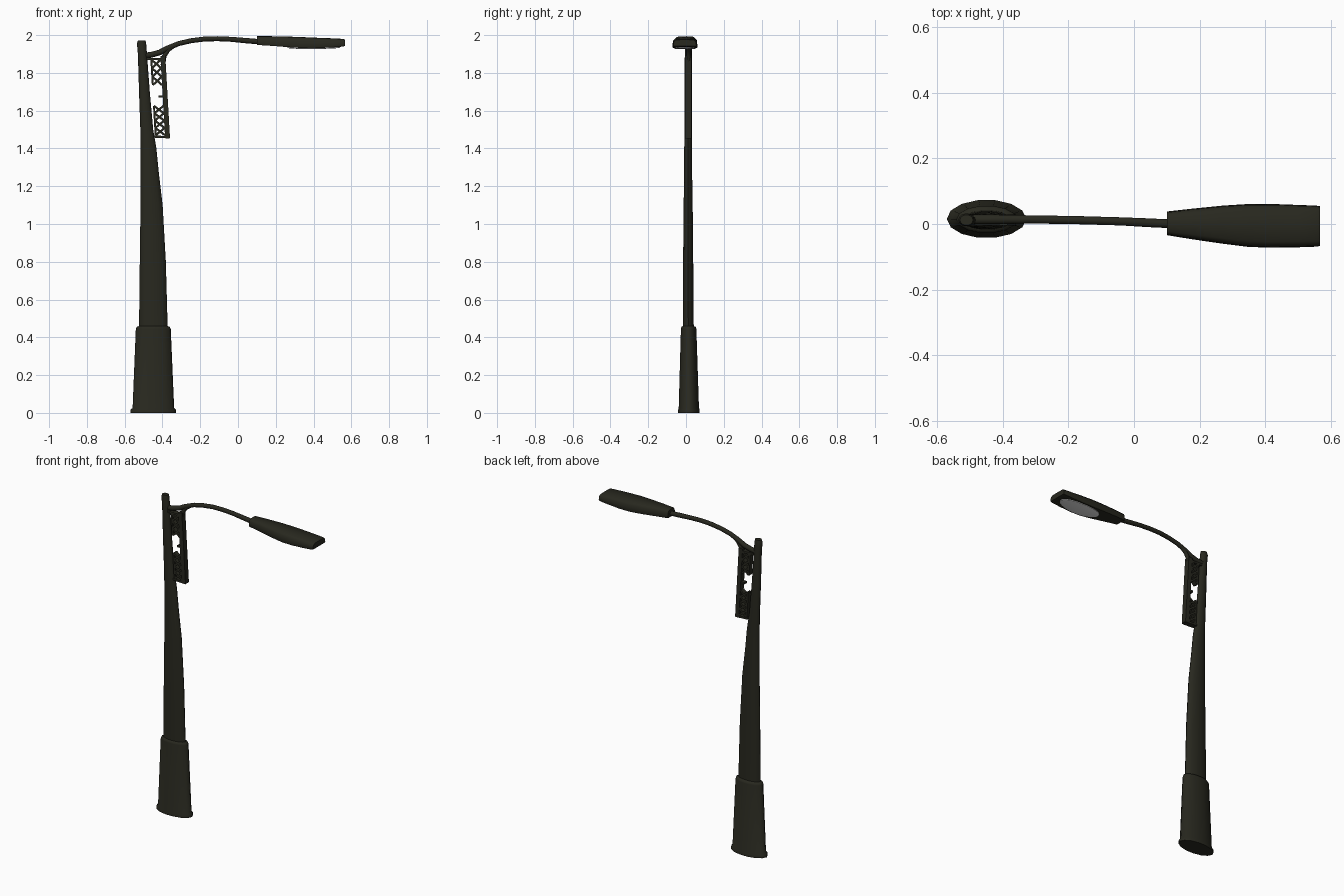
import bpy, bmesh, math
from mathutils import Vector

def material(name, rgb):
    m = bpy.data.materials.new(name)
    m.diffuse_color = (*rgb, 1)
    return m

METAL = material("dark_olive_metal", (0.021, 0.021, 0.0135))
LENS = material("pale_grey_lens", (0.75, 0.75, 0.75))

def finish(bm, name, mat, angle=35):
    bmesh.ops.recalc_face_normals(bm, faces=bm.faces[:])
    me = bpy.data.meshes.new(name)
    bm.to_mesh(me)
    bm.free()
    me.materials.append(mat)
    ob = bpy.data.objects.new(name, me)
    bpy.context.collection.objects.link(ob)
    bpy.ops.object.select_all(action='DESELECT')
    ob.select_set(True)
    bpy.context.view_layer.objects.active = ob
    bpy.ops.object.shade_smooth_by_angle(angle=math.radians(angle))
    return ob

def loft(name, rings, mat, angle=35):
    """Skin a list of equal-length point rings and cap both ends."""
    bm = bmesh.new()
    vs = [[bm.verts.new(p) for p in r] for r in rings]
    n = len(vs[0])
    for a, b in zip(vs, vs[1:]):
        for i in range(n):
            j = (i + 1) % n
            bm.faces.new((a[i], a[j], b[j], b[i]))
    bm.faces.new(vs[0][::-1])
    bm.faces.new(vs[-1])
    return finish(bm, name, mat, angle)

def oval(x0, x1, y0, y1, z, n=14):
    cx, cy, rx, ry = (x0 + x1) / 2, (y0 + y1) / 2, (x1 - x0) / 2, (y1 - y0) / 2
    return [(cx + rx * math.cos(t), cy + ry * math.sin(t), z)
            for t in (2 * math.pi * i / n for i in range(n))]

def tube(name, path, n=10):
    """Round tube in the xz direction; path points are (x, y, z, radius)."""
    rings = []
    for i, (x, y, z, r) in enumerate(path):
        a, b = path[max(i - 1, 0)], path[min(i + 1, len(path) - 1)]
        d = Vector((b[0] - a[0], 0, b[2] - a[2])).normalized()
        side = Vector((-d.z, 0, d.x))
        rings.append([Vector((x, y, z)) + side * (r * math.cos(t)) + Vector((0, r * math.sin(t), 0))
                      for t in (2 * math.pi * k / n for k in range(n))])
    return loft(name, rings, METAL, 50)

def beam(name, p, q, w, depth, yc=0.012):
    """Flat bar between two xz points."""
    p, q = Vector((p[0], yc, p[1])), Vector((q[0], yc, q[1]))
    d = (q - p).normalized()
    s = Vector((-d.z, 0, d.x)) * (w / 2)
    e = Vector((0, depth / 2, 0))
    return loft(name, [[c + s + e, c - s + e, c - s - e, c + s - e] for c in (p, q)], METAL)

# Base: flared foot and tapering oval sleeve
loft("base_sleeve", [oval(*r) for r in (
    (-0.570, -0.328, -0.043, 0.074, 0.0),
    (-0.570, -0.328, -0.043, 0.074, 0.016),
    (-0.558, -0.338, -0.040, 0.070, 0.026),
    (-0.541, -0.356, -0.028, 0.056, 0.444),
    (-0.535, -0.362, -0.025, 0.052, 0.456),
    (-0.522, -0.374, -0.016, 0.040, 0.460))], METAL, 60)

# Pole: oval, narrowing on the lamp side, leaning slightly back at the top
loft("pole", [oval(*r) for r in (
    (-0.524, -0.372, -0.018, 0.042, 0.44),
    (-0.520, -0.382, -0.016, 0.039, 0.80),
    (-0.516, -0.399, -0.013, 0.036, 1.10),
    (-0.515, -0.419, -0.011, 0.033, 1.27),
    (-0.515, -0.432, -0.010, 0.032, 1.40),
    (-0.517, -0.449, -0.008, 0.031, 1.50),
    (-0.524, -0.467, -0.008, 0.031, 1.70),
    (-0.530, -0.482, -0.007, 0.031, 1.90),
    (-0.535, -0.486, -0.007, 0.032, 1.955),
    (-0.530, -0.490, -0.004, 0.028, 1.972))], METAL)

# Curved arm
tube("arm", [(-0.505, 0.014, 1.890, 0.015), (-0.455, 0.014, 1.897, 0.015),
             (-0.415, 0.014, 1.908, 0.015), (-0.372, 0.014, 1.931, 0.014),
             (-0.315, 0.014, 1.955, 0.013), (-0.250, 0.013, 1.970, 0.013),
             (-0.180, 0.012, 1.979, 0.013), (-0.110, 0.010, 1.981, 0.013),
             (-0.040, 0.008, 1.978, 0.013), (0.040, 0.004, 1.971, 0.014),
             (0.125, 0.000, 1.964, 0.014)])

# Hanging bracket: arm root sweeping down into a straight strip
tube("bracket_bend", [(-0.330, 0.014, 1.950, 0.011), (-0.370, 0.014, 1.922, 0.012),
                      (-0.390, 0.014, 1.890, 0.012), (-0.398, 0.014, 1.840, 0.012)])
beam("bracket_strip", (-0.398, 1.89), (-0.373, 1.455), 0.026, 0.034)
beam("bracket_bottom_bar", (-0.446, 1.463), (-0.362, 1.459), 0.012, 0.034)
beam("bracket_top_bar", (-0.485, 1.875), (-0.400, 1.872), 0.012, 0.030)

# Openwork ornament beside the strip: plain criss-cross lattice panels
def strip_x(z):
    return -0.373 - (z - 1.455) * 0.0575

def lattice(name, z0, z1, cells):
    h = (z1 - z0) / cells
    for i in range(cells):
        a, b = z0 + i * h, z0 + (i + 1) * h
        for tag, lo, hi in (("rising", a, b), ("falling", b, a)):
            beam(f"{name}_{tag}_{i + 1}", (strip_x(lo) - 0.062, lo),
                 (strip_x(hi) - 0.012, hi), 0.011, 0.030)
    beam(f"{name}_edge", (strip_x(z0) - 0.062, z0), (strip_x(z1) - 0.062, z1), 0.010, 0.030)

lattice("lower_lattice", 1.470, 1.625, 4)
lattice("upper_lattice", 1.735, 1.870, 3)
beam("lattice_stud", (-0.420, 1.675), (-0.382, 1.675), 0.012, 0.026)

# Lamp head: flat underside, chamfered top, widest past the middle
def head_ring(x, y0, y1, z0, z1, ch):
    zm = z0 + (z1 - z0) * 0.72
    inset = 0.003
    return [(x, y0 + inset, z0), (x, y1 - inset, z0), (x, y1, z0 + 0.006), (x, y1 - 0.003, zm),
            (x, y1 - ch, z1 - 0.001), (x, (y0 + y1) / 2, z1),
            (x, y0 + ch, z1 - 0.001), (x, y0 + 0.003, zm), (x, y0, z0 + 0.006)]

loft("lamp_head", [head_ring(*r) for r in (
    (0.100, -0.034, 0.038, 1.948, 1.994, 0.012),
    (0.180, -0.047, 0.047, 1.943, 1.994, 0.015),
    (0.270, -0.060, 0.056, 1.936, 1.992, 0.017),
    (0.350, -0.070, 0.061, 1.931, 1.989, 0.018),
    (0.420, -0.072, 0.061, 1.931, 1.986, 0.018),
    (0.500, -0.071, 0.058, 1.935, 1.983, 0.018),
    (0.555, -0.069, 0.056, 1.939, 1.980, 0.017),
    (0.566, -0.067, 0.054, 1.942, 1.976, 0.016))], METAL, 50)

# Lens: shallow oval plate following the underside
lens = []
for drop, grow in ((0.001, 0.0), (-0.003, 0.0), (-0.005, -0.010)):
    r = oval(0.262 - grow, 0.540 + grow, -0.061 - grow, 0.050 + grow, 0, 24)
    lens.append([(x, y, (1.931 + 0.055 * max(0, 0.34 - x) + 0.05 * max(0, x - 0.43)) + drop)
                 for x, y, _ in r])
loft("lamp_lens", lens, LENS, 50)
